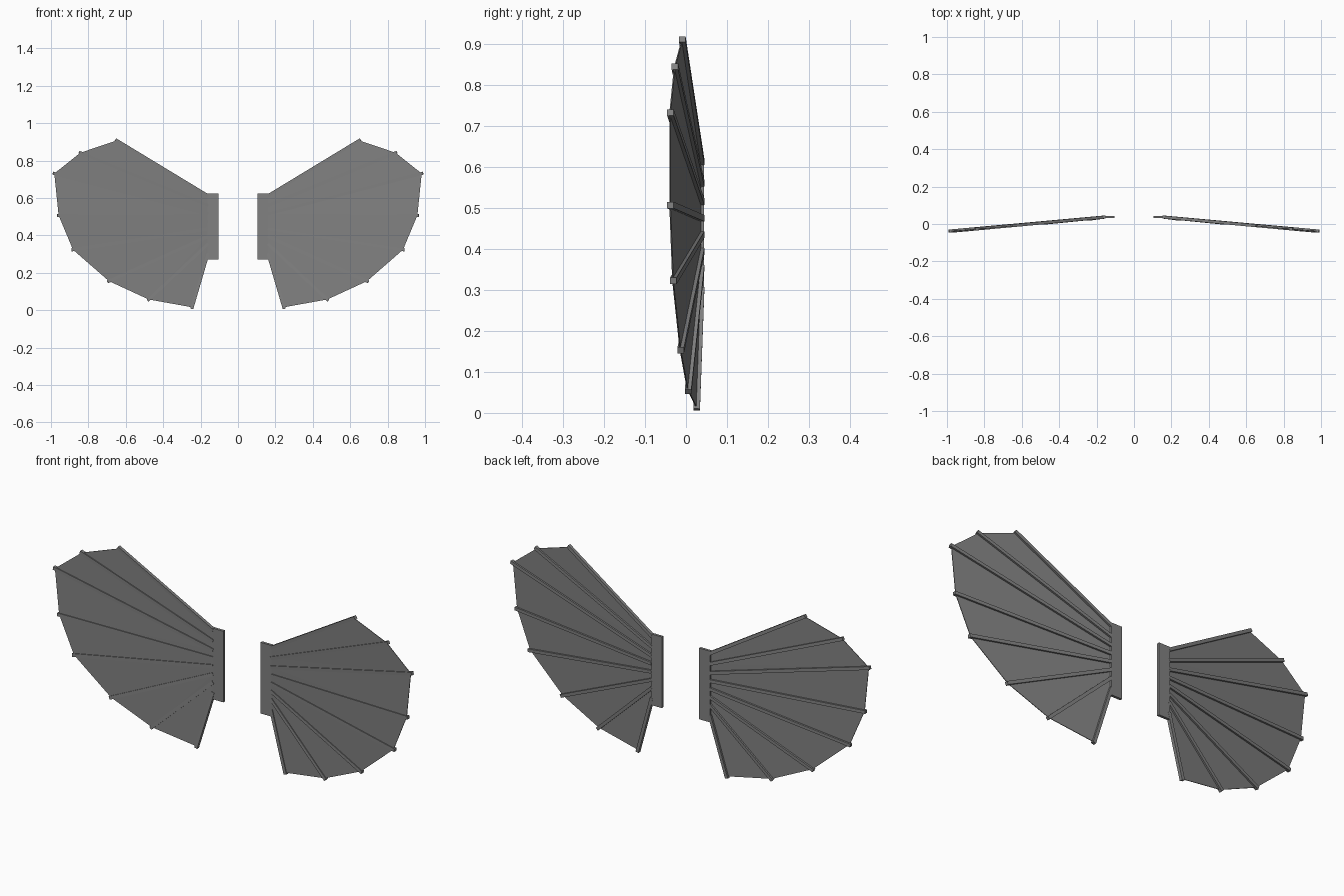
import bpy, bmesh
from mathutils import Vector

old = bpy.data.objects.get("Cube")
if old:
    bpy.data.objects.remove(old, do_unlink=True)

grey = bpy.data.materials.new("grey")
grey.use_nodes = True
colour = (0.22, 0.22, 0.22, 1)
grey.diffuse_color = colour
grey.node_tree.nodes["Principled BSDF"].inputs["Base Color"].default_value = colour

# Rib tips, top to bottom, and the heights where the ribs meet the root bar
TIPS = [(0.655, -0.009, 0.912), (0.85, -0.027, 0.845), (0.99, -0.038, 0.733),
        (0.967, -0.038, 0.507), (0.89, -0.031, 0.322), (0.697, -0.013, 0.152),
        (0.483, 0.005, 0.052), (0.247, 0.026, 0.008)]
ROOT_Z = [0.612, 0.56, 0.515, 0.475, 0.435, 0.395, 0.355, 0.305]
ROOTS = [Vector((0.16, 0.037, z)) for z in ROOT_Z]
TIPS = [Vector(t) for t in TIPS]
RIB = 0.008   # half width of a rib
SKIN = 0.0015  # half thickness of the membrane


def finish(name, bm):
    bmesh.ops.recalc_face_normals(bm, faces=bm.faces)
    mesh = bpy.data.meshes.new(name)
    bm.to_mesh(mesh)
    bm.free()
    mesh.materials.append(grey)
    bpy.context.collection.objects.link(bpy.data.objects.new(name, mesh))


def prism(bm, ring_a, ring_b):
    """Closed solid between two matching rings of points."""
    a = [bm.verts.new(p) for p in ring_a]
    b = [bm.verts.new(p) for p in ring_b]
    bm.faces.new(a)
    bm.faces.new(b)
    for i in range(len(a)):
        j = (i + 1) % len(a)
        bm.faces.new((a[i], a[j], b[j], b[i]))


def wing(side, s):
    def flip(p):
        return Vector((p.x * s, p.y, p.z))

    # Upright bar at the root
    bm = bmesh.new()
    bar = [Vector((x, 0.031, z)) for x, z in
           ((0.103, 0.27), (0.163, 0.27), (0.163, 0.625), (0.103, 0.625))]
    prism(bm, [flip(p) for p in bar], [flip(p + Vector((0, 0.013, 0))) for p in bar])
    finish(side + "_root_bar", bm)

    # Square ribs fanning out
    for n, (root, tip) in enumerate(zip(ROOTS, TIPS), 1):
        along = (tip - root).normalized()
        across = along.cross(Vector((0, 1, 0))).normalized() * RIB
        depth = across.cross(along).normalized() * RIB
        corners = (across + depth, across - depth, -across - depth, depth - across)
        bm = bmesh.new()
        prism(bm, [flip(root + c) for c in corners], [flip(tip + c) for c in corners])
        finish(f"{side}_rib_{n}", bm)

    # Thin membrane panels stretched between neighbouring ribs
    bm = bmesh.new()
    off = Vector((0, SKIN, 0))
    shift = Vector((0, -0.002, 0))
    ends = [t - (t - r).normalized() * 0.008 + shift for r, t in zip(ROOTS, TIPS)]
    starts = [r + shift for r in ROOTS]
    for i in range(len(ends) - 1):
        for tri in ((starts[i], ends[i], ends[i + 1]),
                    (starts[i], ends[i + 1], starts[i + 1])):
            prism(bm, [flip(p - off) for p in tri], [flip(p + off) for p in tri])
    finish(side + "_membrane", bm)


wing("left", 1)
wing("right", -1)
